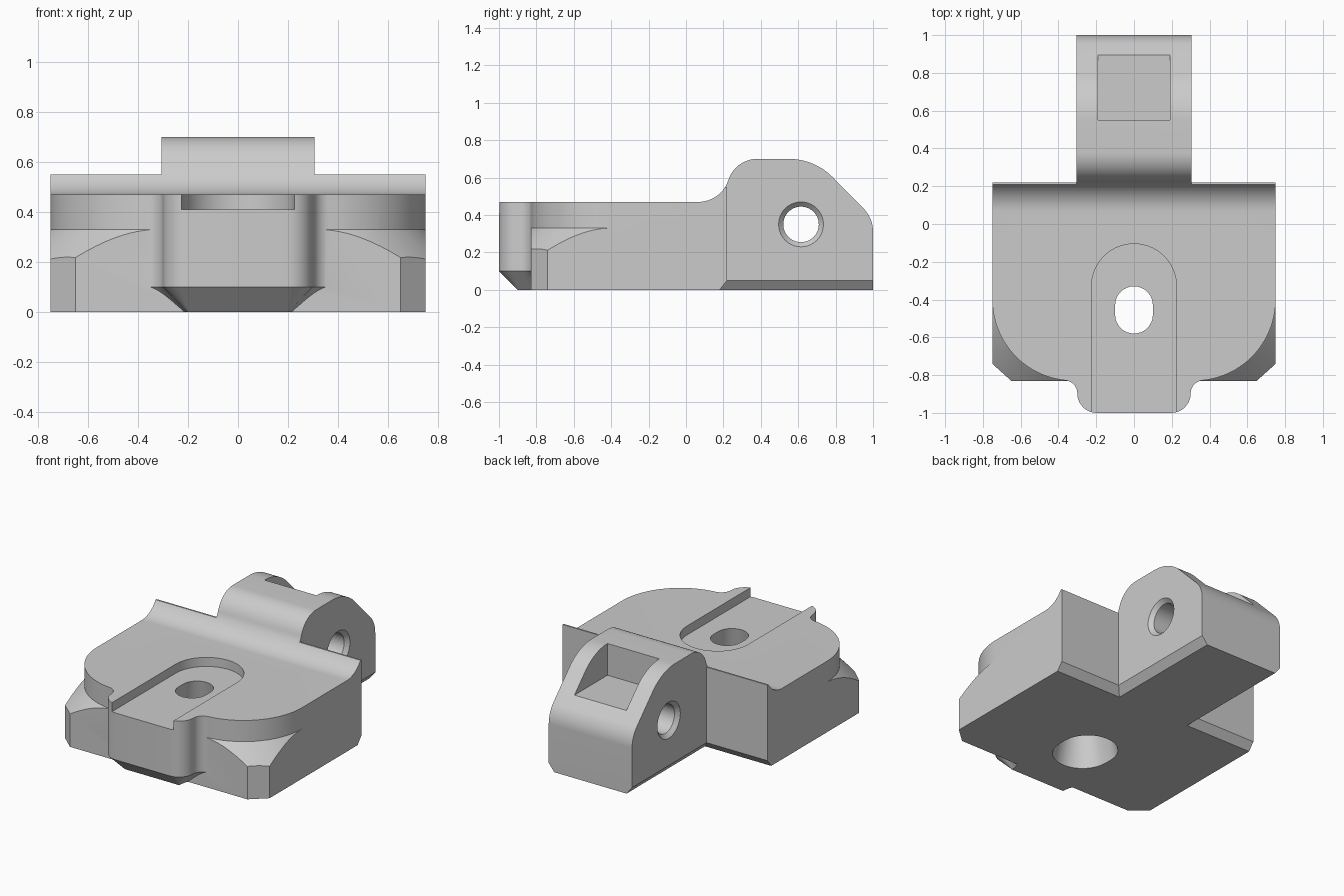
import bpy, bmesh
from math import sin, cos, radians, pi

cube = bpy.data.objects.get("Cube")
if cube:
    bpy.data.objects.remove(cube, do_unlink=True)


def arc(cx, cy, r, start, end, n=16):
    """Points on an arc, angles in degrees."""
    angles = [radians(start + (end - start) * i / n) for i in range(n + 1)]
    return [(cx + r * cos(a), cy + r * sin(a)) for a in angles]


def mirrored(half):
    """Close a right-hand half outline with its mirror image."""
    return half + [(-x, y) for x, y in reversed(half)]


def at_z(points, z):
    return [(x, y, z) for x, y in points]


def at_x(points, x):
    return [(x, y, z) for y, z in points]


def at_y(points, y):
    return [(x, y, z) for x, z in points]


def loft(name, rings):
    """Solid through matching rings, capped at both ends."""
    bm = bmesh.new()
    loops = [[bm.verts.new(p) for p in ring] for ring in rings]
    n = len(loops[0])
    for a, b in zip(loops, loops[1:]):
        for i in range(n):
            j = (i + 1) % n
            bm.faces.new((a[i], a[j], b[j], b[i]))
    bm.faces.new(list(reversed(loops[0])))
    bm.faces.new(loops[-1])
    bmesh.ops.recalc_face_normals(bm, faces=bm.faces)
    mesh = bpy.data.meshes.new(name)
    bm.to_mesh(mesh)
    bm.free()
    obj = bpy.data.objects.new(name, mesh)
    bpy.context.collection.objects.link(obj)
    return obj


def combine(target, tool, operation):
    """Apply a boolean and discard the tool."""
    mod = target.modifiers.new("combine", 'BOOLEAN')
    mod.operation = operation
    mod.solver = 'EXACT'
    mod.object = tool
    bpy.ops.object.select_all(action='DESELECT')
    bpy.context.view_layer.objects.active = target
    target.select_set(True)
    bpy.ops.object.modifier_apply(modifier=mod.name)
    bpy.data.objects.remove(tool, do_unlink=True)


def plate_outline(off):
    """Rounded plate with a narrow nose, offset outward by off."""
    half = arc(0.1975, -0.8975, 0.1025 + off, -90, 0, 10)
    half += arc(0.37, -0.8975, 0.07 - off, 180, 95.7, 10)[1:]
    half += arc(0.32, -0.4, 0.43 + off, -84.3, 0, 24)[1:]
    return mirrored(half + [(0.75 + off, 0.3)])


def skirt_outline(off):
    return mirrored(arc(0.32, -0.4, 0.43 + off, -90, 0, 24) + [(0.75 + off, 0.6)])


def stadium(r):
    return arc(0, -0.43, r, 0, 180) + arc(0, -0.48, r, 180, 360)


# Plate with a chamfered nose
plate = loft("hinge_plate", [at_z(plate_outline(-0.1), 0),
                             at_z(plate_outline(0), 0.1),
                             at_z(plate_outline(0), 0.6)])

# Square lower corners, topped by conical slopes
corners = mirrored([(0.65, -0.83), (0.75, -0.74), (0.75, 0.3)])
base = loft("lower_base", [at_z(corners, 0), at_z(corners, 0.45)])
skirt = loft("corner_slopes", [at_z(skirt_outline(0.38), -0.05),
                               at_z(skirt_outline(-0.03), 0.36)])
combine(base, skirt, 'INTERSECT')
combine(plate, base, 'UNION')

# Flat top sweeping up to a ridge at the back
top = [(-1.2, 0.47)] + arc(0.065, 0.64, 0.17, -90, -32)
top += [(0.4, top[-1][1]), (0.4, 0.8), (-1.2, 0.8)]
combine(plate, loft("top_cut", [at_x(top, -1), at_x(top, 1)]), 'DIFFERENCE')

# Back face with a chamfered lower edge
back = [(0.22, 0.9), (0.22, 0.05), (0.18, 0), (0.1, -0.1), (0.6, -0.1), (0.6, 0.9)]
combine(plate, loft("back_cut", [at_x(back, -1), at_x(back, 1)]), 'DIFFERENCE')

# Hinge knuckle
profile = [(0.1, 0), (0.1, 0.3)]
profile += arc(0.065, 0.64, 0.17, -32, -17.6, 6)
profile += arc(0.38, 0.54, 0.16, 162.4, 90)[1:]
profile += arc(0.55, 0.37, 0.33, 90, 45)
profile += arc(0.82, 0.31, 0.18, 45, 0, 10)
profile += [(1.0, 0)]
knuckle = loft("knuckle", [at_x(profile, -0.305), at_x(profile, 0.305)])
for side in (-1, 1):
    wedge = [(side * x, z) for x, z in ((0.185, -0.1), (0.345, 0.1), (0.345, -0.1))]
    combine(knuckle, loft("edge_cut", [at_y(wedge, 0), at_y(wedge, 1.2)]), 'DIFFERENCE')
combine(plate, knuckle, 'UNION')

# Pocket in the knuckle
pocket = [(0.55, 0.49), (1.1, 0.49), (1.1, 0.9), (0.55, 0.9)]
combine(plate, loft("pocket", [at_x(pocket, -0.19), at_x(pocket, 0.19)]), 'DIFFERENCE')


# Countersunk pin hole
def pin_ring(r, x):
    return at_x(arc(0.615, 0.35, r, 0, 360, 40)[:-1], x)


pin = loft("pin_hole", [pin_ring(0.13, -0.315), pin_ring(0.095, -0.28),
                        pin_ring(0.095, 0.28), pin_ring(0.13, 0.315)])
combine(plate, pin, 'DIFFERENCE')

# Round-ended channel open at the nose
channel = arc(0, -0.33, 0.225, 0, 180, 32) + [(-0.225, -1.1), (0.225, -1.1)]
combine(plate, loft("channel", [at_z(channel, 0.41), at_z(channel, 0.7)]), 'DIFFERENCE')

# Flared screw hole
screw = loft("screw_hole", [at_z(stadium(0.188), -0.041), at_z(stadium(0.1), 0.41),
                            at_z(stadium(0.1), 0.6)])
combine(plate, screw, 'DIFFERENCE')

# Grey finish
grey = bpy.data.materials.new("plain_grey")
grey.use_nodes = True
colour = (0.6, 0.6, 0.6, 1)
grey.diffuse_color = colour
grey.node_tree.nodes["Principled BSDF"].inputs["Base Color"].default_value = colour
plate.data.materials.clear()
plate.data.materials.append(grey)

bpy.ops.object.select_all(action='DESELECT')
bpy.context.view_layer.objects.active = plate
plate.select_set(True)
bpy.ops.object.shade_smooth_by_angle(angle=radians(25))
